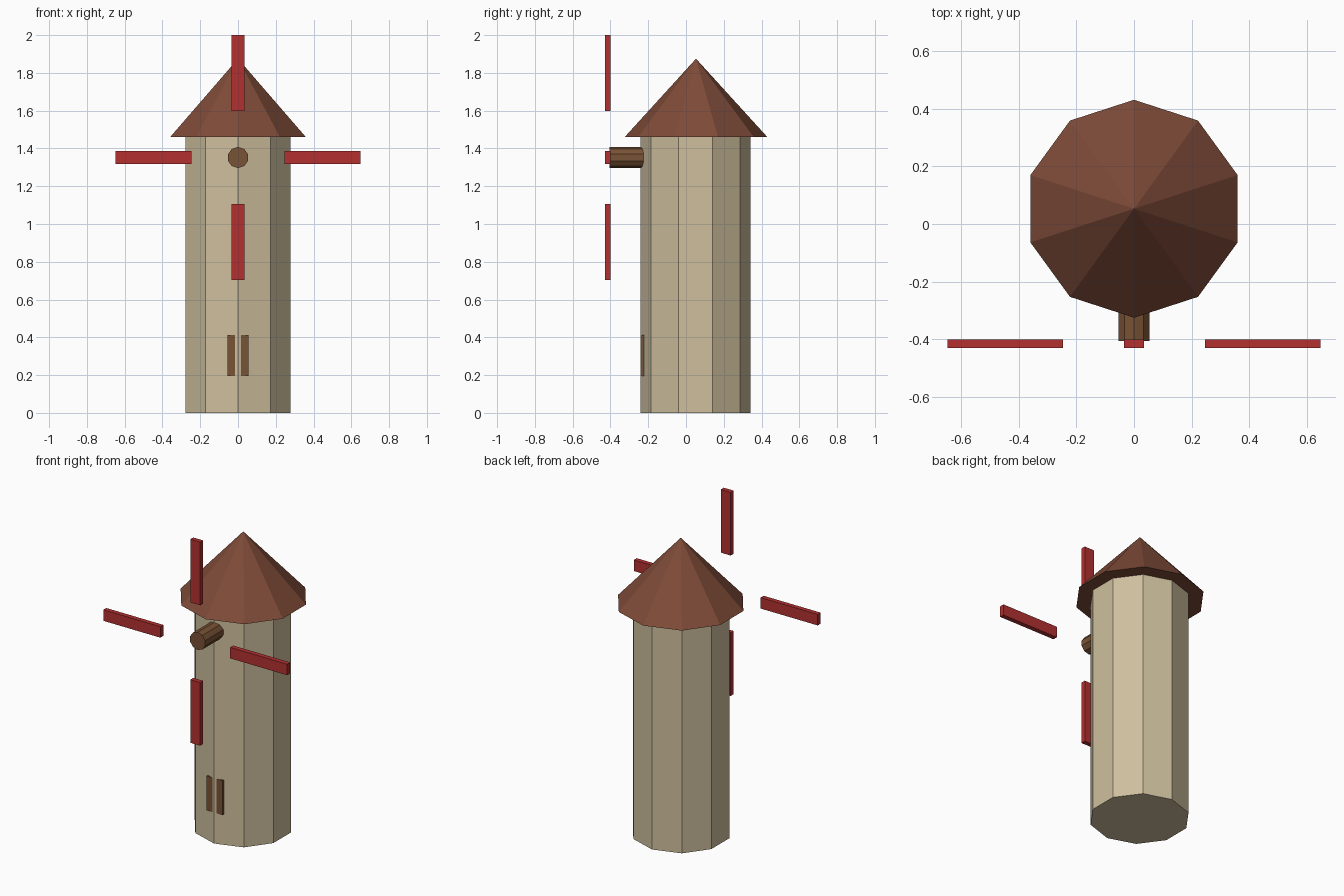
import bpy, bmesh, math
from mathutils import Matrix, Vector

if "Cube" in bpy.data.objects:
    bpy.data.objects.remove(bpy.data.objects["Cube"])

SIDES = 10
HUB_Z = 1.352


def material(name, r, g, b):
    m = bpy.data.materials.new(name)
    m.diffuse_color = (r, g, b, 1)
    m.use_nodes = True
    m.node_tree.nodes["Principled BSDF"].inputs["Base Color"].default_value = m.diffuse_color
    return m


STONE = material("stone", 0.62, 0.52, 0.34)
TILE = material("roof_tile", 0.21, 0.07, 0.04)
WOOD = material("wood", 0.19, 0.085, 0.035)
RED = material("red_paint", 0.45, 0.03, 0.03)


def finish(bm, name, mat):
    bmesh.ops.recalc_face_normals(bm, faces=bm.faces)
    mesh = bpy.data.meshes.new(name)
    bm.to_mesh(mesh)
    bm.free()
    mesh.materials.append(mat)
    obj = bpy.data.objects.new(name, mesh)
    bpy.context.collection.objects.link(obj)


def prism(name, mat, base, r1, r2, height, rot=Matrix()):
    """Ten-sided prism or cone rising from base along local z."""
    bm = bmesh.new()
    place = (Matrix.Translation(base) @ rot
             @ Matrix.Translation((0, 0, height / 2))
             @ Matrix.Rotation(math.pi / 2, 4, 'Z'))
    ring = bmesh.ops.create_cone(bm, cap_ends=True, segments=SIDES, radius1=r1,
                                 radius2=r2, depth=height)["verts"]
    # turn the ring so that one corner points along local +y
    v = max(ring, key=lambda p: p.co.xy.length).co
    bmesh.ops.transform(bm, verts=bm.verts,
                        matrix=place @ Matrix.Rotation(-math.atan2(v.y, v.x), 4, 'Z'))
    bmesh.ops.remove_doubles(bm, verts=bm.verts, dist=1e-5)
    finish(bm, name, mat)


def box(name, mat, lo, hi, matrix=Matrix()):
    bm = bmesh.new()
    lo, hi = Vector(lo), Vector(hi)
    bmesh.ops.create_cube(bm, size=1, matrix=matrix
                          @ Matrix.Translation((lo + hi) / 2)
                          @ Matrix.Diagonal((*(hi - lo), 1)))
    finish(bm, name, mat)


# Tower body and conical roof
prism("tower", STONE, (0, 0.05, 0), 0.291, 0.291, 1.46)
prism("roof", TILE, (0, 0.053, 1.46), 0.378, 0, 0.415)

# Sail hub, running back into the tower wall
prism("sail_hub", WOOD, (0, -0.2, HUB_Z), 0.056, 0.056, 0.206,
      Matrix.Rotation(math.pi / 2, 4, 'X'))

# Door, mostly sunk behind the front corner of the tower
box("door", WOOD, (-0.056, -0.236, 0.194), (0.056, -0.2, 0.413))

# Four sails around the hub
for i, side in enumerate(("top", "right", "bottom", "left")):
    spin = Matrix.Translation((0, 0, HUB_Z)) @ Matrix.Rotation(i * math.pi / 2, 4, 'Y')
    box("sail_" + side, RED, (-0.035, -0.43, 0.246), (0.035, -0.4, 0.648), spin)
